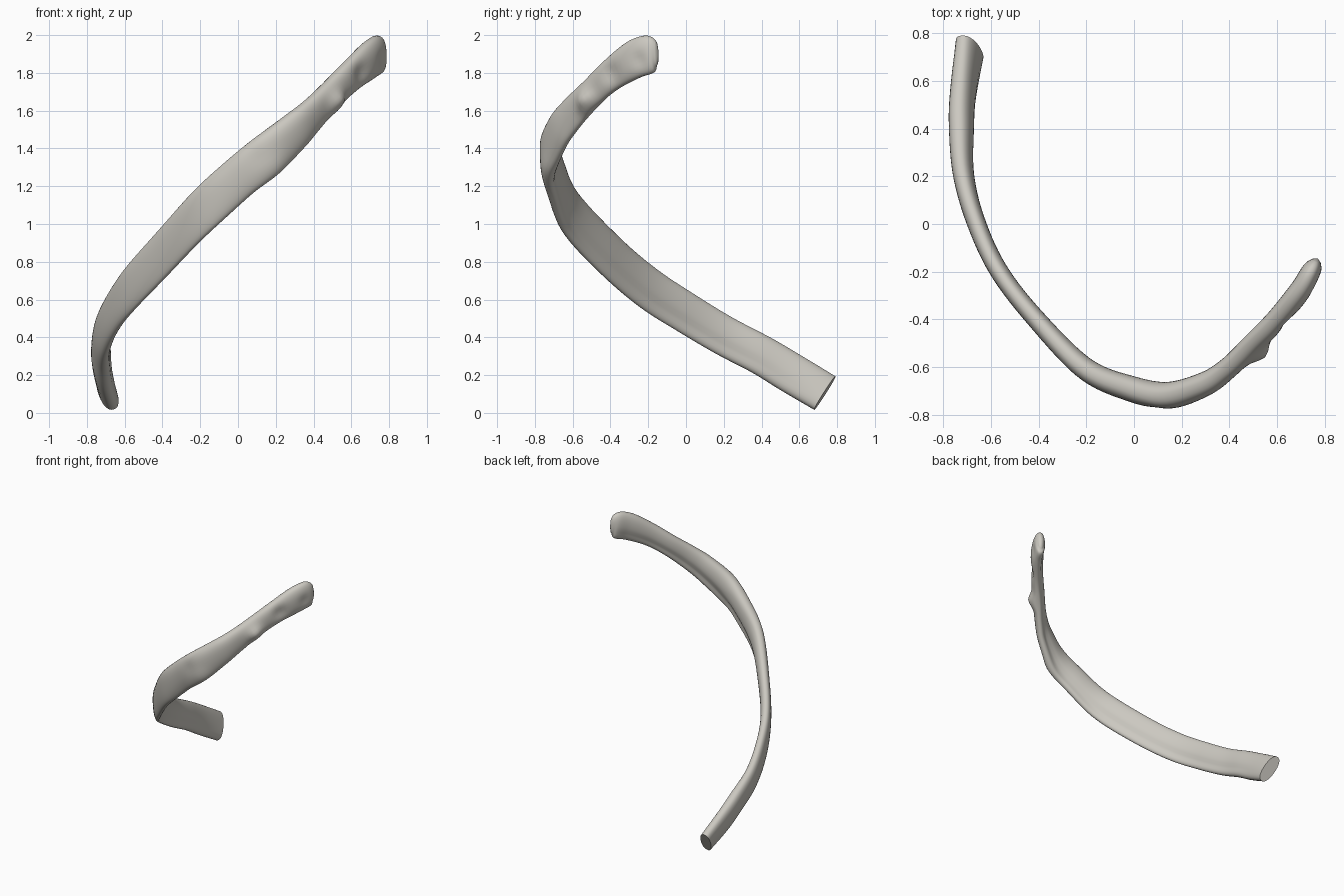
import bpy
import bmesh
from math import sin, cos, pi, exp, radians, copysign
from mathutils import Vector

cube = bpy.data.objects.get("Cube")
if cube:
    bpy.data.objects.remove(cube, do_unlink=True)

SIDES = 32        # points around each cross-section
STEPS = 7         # rings between neighbouring stations

# Stations: centre x, y, z, half width, half thickness, roll in degrees
stations = [
    (-.69, .735, .105, .108, .048, 22),
    (-.715, .55, .215, .108, .05, 14),
    (-.722, .40, .305, .106, .05, 10),
    (-.713, .20, .41, .106, .043, 5),
    (-.66, 0, .53, .108, .039, 0),
    (-.565, -.20, .66, .112, .038, 0),
    (-.41, -.40, .83, .114, .039, 0),
    (-.20, -.61, 1.055, .115, .045, 0),
    (0, -.695, 1.24, .112, .052, 0),
    (.15, -.718, 1.36, .114, .055, 0),
    (.30, -.67, 1.49, .10, .05, 0),
    (.40, -.60, 1.585, .088, .044, 0),
    (.50, -.50, 1.69, .08, .043, 0),
    (.60, -.40, 1.785, .086, .045, 0),
    (.70, -.275, 1.87, .102, .046, 0),
    (.748, -.19, 1.90, .10, .04, 0),
    (.766, -.155, 1.905, .06, .02, 0),
]

# Local swellings and hollows: centre, radius, outward push
bumps = [
    (Vector((.54, -.54, 1.65)), .055, .042),    # tubercle
    (Vector((.50, -.51, 1.61)), .05, .012),     # tubercle foot
    (Vector((.64, -.39, 1.80)), .05, -.022),    # neck hollow
    (Vector((.74, -.24, 1.87)), .04, -.016),    # head hollow
    (Vector((.20, -.73, 1.30)), .07, .010),     # angle roughness
    (Vector((.10, -.76, 1.36)), .06, -.006),
]


def spline(a, b, c, d, t):
    """Smooth interpolation through b and c."""
    return [q + .5 * t * (r - p + t * (2 * p - 5 * q + 4 * r - s + t * (3 * (q - r) + s - p)))
            for p, q, r, s in zip(a, b, c, d)]


def resample(rows):
    last = len(rows) - 1
    out = []
    for i in range(last):
        quad = [rows[max(0, min(last, i + k))] for k in (-1, 0, 1, 2)]
        out += [spline(*quad, j / STEPS) for j in range(STEPS)]
    return out + [list(rows[last])]


def flatten(value, power):
    return copysign(abs(value) ** power, value)


def make_ring(bm, centre, tangent, row, progress):
    """Flattened oval with a sharper lower border and a groove inside it."""
    width, thick, roll = row[3], row[4], radians(row[5])
    up = Vector((0, 0, 1))
    up = (up - tangent * up.dot(tangent)).normalized()
    out = tangent.cross(up)
    across = up * cos(roll) + out * sin(roll)
    normal = out * cos(roll) - up * sin(roll)
    shaft = sin(pi * progress)
    ring = []
    for k in range(SIDES):
        angle = 2 * pi * k / SIDES
        u = flatten(sin(angle), .92)
        v = flatten(cos(angle), .85)
        v *= 1 + .22 * u * shaft
        if v < 0:
            v += .3 * shaft * exp(-((u + .5) / .25) ** 2)
        point = centre + across * (u * width) + normal * (v * thick)
        for spot, radius, push in bumps:
            fall = exp(-((point - spot).length / radius) ** 2)
            if v > -.2:
                point = point + normal * (push * fall)
        ring.append(bm.verts.new(point))
    return ring


# Shaft swept from the flat front end to the rounded head
rows = resample(stations)
centres = [Vector(r[:3]) for r in rows]
bm = bmesh.new()
rings = []
for i, row in enumerate(rows):
    ahead = centres[min(i + 2, len(rows) - 1)]
    behind = centres[max(i - 2, 0)]
    tangent = (ahead - behind).normalized()
    rings.append(make_ring(bm, centres[i], tangent, row, i / (len(rows) - 1)))

for low, high in zip(rings, rings[1:]):
    for k in range(SIDES):
        n = (k + 1) % SIDES
        bm.faces.new((low[k], low[n], high[n], high[k]))

# Flat front end and domed head
bm.faces.new(rings[0])
tip = bm.verts.new(centres[-1] + (centres[-1] - centres[-3]).normalized() * .012)
for k in range(SIDES):
    bm.faces.new((rings[-1][k], rings[-1][(k + 1) % SIDES], tip))
bmesh.ops.recalc_face_normals(bm, faces=bm.faces)

mesh = bpy.data.meshes.new("rib_bone")
bm.to_mesh(mesh)
bm.free()
rib = bpy.data.objects.new("rib_bone", mesh)
bpy.context.collection.objects.link(rib)

# Bone colour
bone = bpy.data.materials.new("pale_bone")
bone.use_nodes = True
colour = (.6, .58, .53, 1)
bone.diffuse_color = colour
bone.node_tree.nodes["Principled BSDF"].inputs["Base Color"].default_value = colour
mesh.materials.append(bone)

bpy.ops.object.select_all(action="DESELECT")
rib.select_set(True)
bpy.context.view_layer.objects.active = rib
bpy.ops.object.shade_smooth_by_angle(angle=radians(50))
